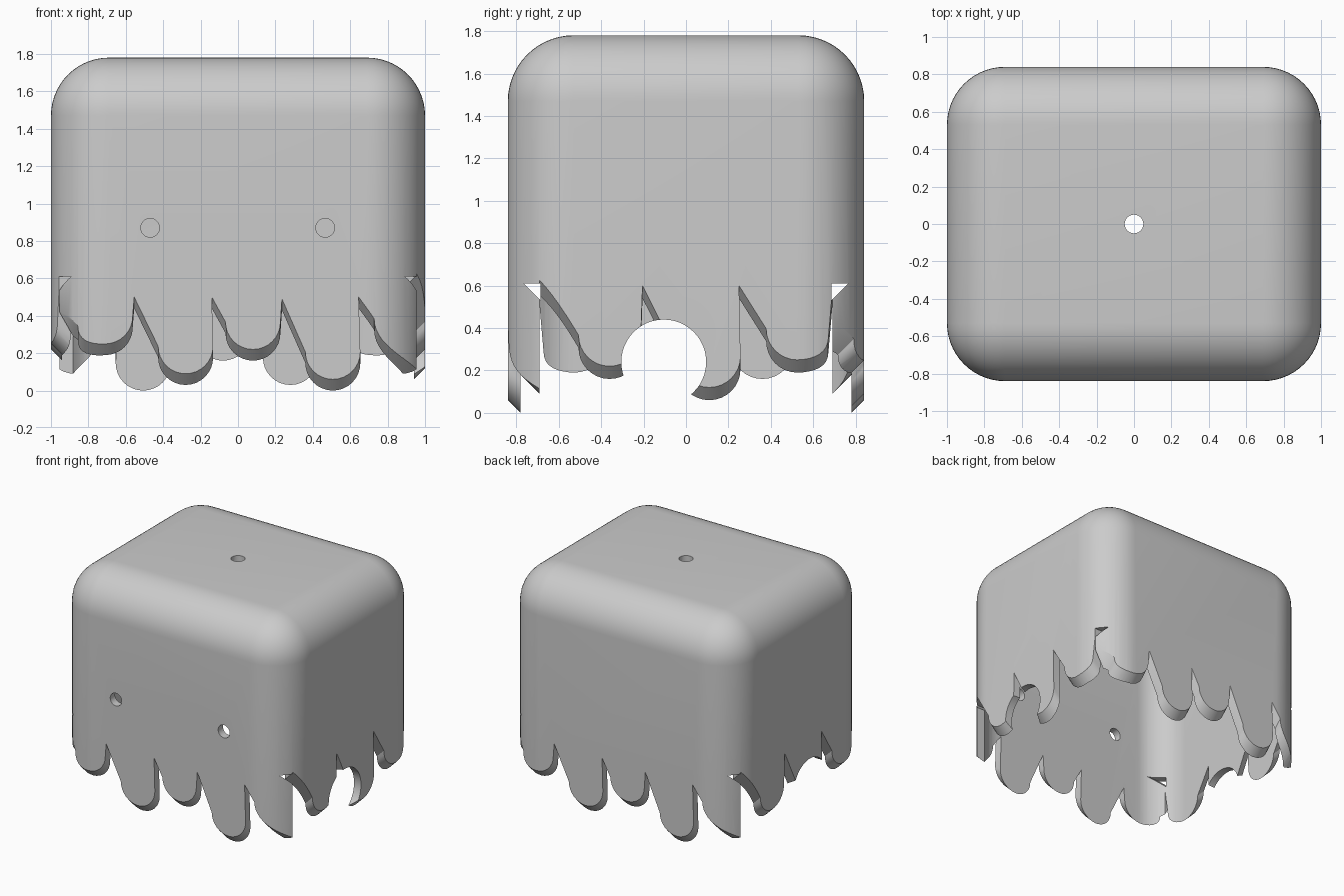
import bpy, bmesh, math
from mathutils import Matrix

cube = bpy.data.objects.get("Cube")
if cube:
    bpy.data.objects.remove(cube, do_unlink=True)

HALF_X, HALF_Y, TOP, ROUND, WALL = 1.0, 0.84, 1.78, 0.31, 0.06


def make_object(name, bm):
    bmesh.ops.recalc_face_normals(bm, faces=bm.faces)
    mesh = bpy.data.meshes.new(name)
    bm.to_mesh(mesh)
    bm.free()
    obj = bpy.data.objects.new(name, mesh)
    bpy.context.collection.objects.link(obj)
    return obj


def prism(name, outline, angle, half, start, end, slope=0.0):
    """Extrude an outline inward from a wall, dropping by slope with depth."""
    bm = bmesh.new()
    rings = [[bm.verts.new((u, d - half, z - slope * d)) for u, z in outline]
             for d in (start, end)]
    for ring in rings:
        bm.faces.new(ring)
    count = len(outline)
    for i in range(count):
        j = (i + 1) % count
        bm.faces.new((rings[0][i], rings[0][j], rings[1][j], rings[1][i]))
    bm.transform(Matrix.Rotation(math.radians(angle), 4, "Z"))
    return make_object(name, bm)


def circle(u, z, radius, count=48):
    steps = [math.tau * i / count for i in range(count)]
    return [(u + radius * math.cos(a), z + radius * math.sin(a)) for a in steps]


def drip_outline(start, drips, finish, radius=0.147, steps=16):
    """Region below a row of round drips; each has centre, bottom, next apex."""
    points = [start]
    for centre, bottom, apex in drips:
        for i in range(steps + 1):
            a = math.pi + math.pi * i / steps
            points.append((centre + radius * math.cos(a),
                           bottom + radius + radius * math.sin(a)))
        if apex:
            points.append(apex)
    return points + [(finish, -1.5), (start[0], -1.5)]


# Rounded hollow shell, open underneath
bm = bmesh.new()
bmesh.ops.create_cube(bm, size=1)
for v in bm.verts:
    v.co = (v.co.x * 2 * HALF_X, v.co.y * 2 * HALF_Y, TOP if v.co.z > 0 else -0.6)
base = [f for f in bm.faces if f.normal.z < -0.5]
bmesh.ops.delete(bm, geom=base, context="FACES")
bmesh.ops.bevel(bm, geom=[e for e in bm.edges if not e.is_boundary],
                offset=ROUND, segments=14, profile=0.5, affect="EDGES")
shell = make_object("dripping_shell", bm)
solid = shell.modifiers.new("wall", "SOLIDIFY")
solid.thickness, solid.offset, solid.use_even_offset = WALL, -1, True

# Drip edges: opposite walls repeat by a half turn
long_edge = drip_outline((-1.0, 0.65), [
    (-0.71, 0.25, (-0.555, 0.5)), (-0.28, 0.09, (-0.14, 0.5)),
    (0.08, 0.22, (0.235, 0.49)), (0.507, 0.06, (0.645, 0.5)),
    (0.875, 0.24, None)], 1.1)
short_edge = drip_outline((-0.69, 0.67), [
    (-0.36, 0.22, (-0.205, 0.6)), (0.11, 0.12, (0.25, 0.6)),
    (0.525, 0.25, (0.69, 0.62))], 0.69)
cutters = []
for turn in (0, 180):
    cutters.append(prism("long_cutter", long_edge, turn, HALF_Y, -0.1, 0.151, 1))
    cutters.append(prism("short_cutter", short_edge, turn + 90, HALF_X, -0.1, 0.2, 1))

# Small corner gaps and the round opening through both short walls
for side in (-1, 1):
    gap = [(side * 0.765, 0.61), (side * 0.685, 0.53), (side * 0.685, 0.61)]
    cutters.append(prism("gap_cutter", gap, 90, HALF_X, -0.1, 2.1))
cutters.append(prism("arch_cutter", circle(-0.105, 0.24, 0.2), 90, HALF_X, -0.1, 2.1))

# Eye holes and top hole
for x in (-0.47, 0.466):
    cutters.append(prism("eye_cutter", circle(x, 0.87, 0.05, 32), 0, HALF_Y, -0.1, 0.2))
bm = bmesh.new()
bmesh.ops.create_cone(bm, cap_ends=True, segments=32, radius1=0.05, radius2=0.05,
                      depth=0.5, matrix=Matrix.Translation((0, 0, TOP)))
cutters.append(make_object("top_cutter", bm))

for cutter in cutters:
    cut = shell.modifiers.new("cut", "BOOLEAN")
    cut.operation, cut.solver, cut.object = "DIFFERENCE", "EXACT", cutter

# Apply the cuts and discard the cutters
bpy.ops.object.select_all(action="DESELECT")
bpy.context.view_layer.objects.active = shell
shell.select_set(True)
for name in [m.name for m in shell.modifiers]:
    bpy.ops.object.modifier_apply(modifier=name)
for cutter in cutters:
    bpy.data.objects.remove(cutter, do_unlink=True)

# Plain grey finish
grey = bpy.data.materials.new("plain_grey")
grey.use_nodes = True
colour = (0.6, 0.6, 0.6, 1)
grey.diffuse_color = colour
grey.node_tree.nodes["Principled BSDF"].inputs["Base Color"].default_value = colour
shell.data.materials.clear()
shell.data.materials.append(grey)
bpy.ops.object.shade_smooth_by_angle(angle=math.radians(30))
